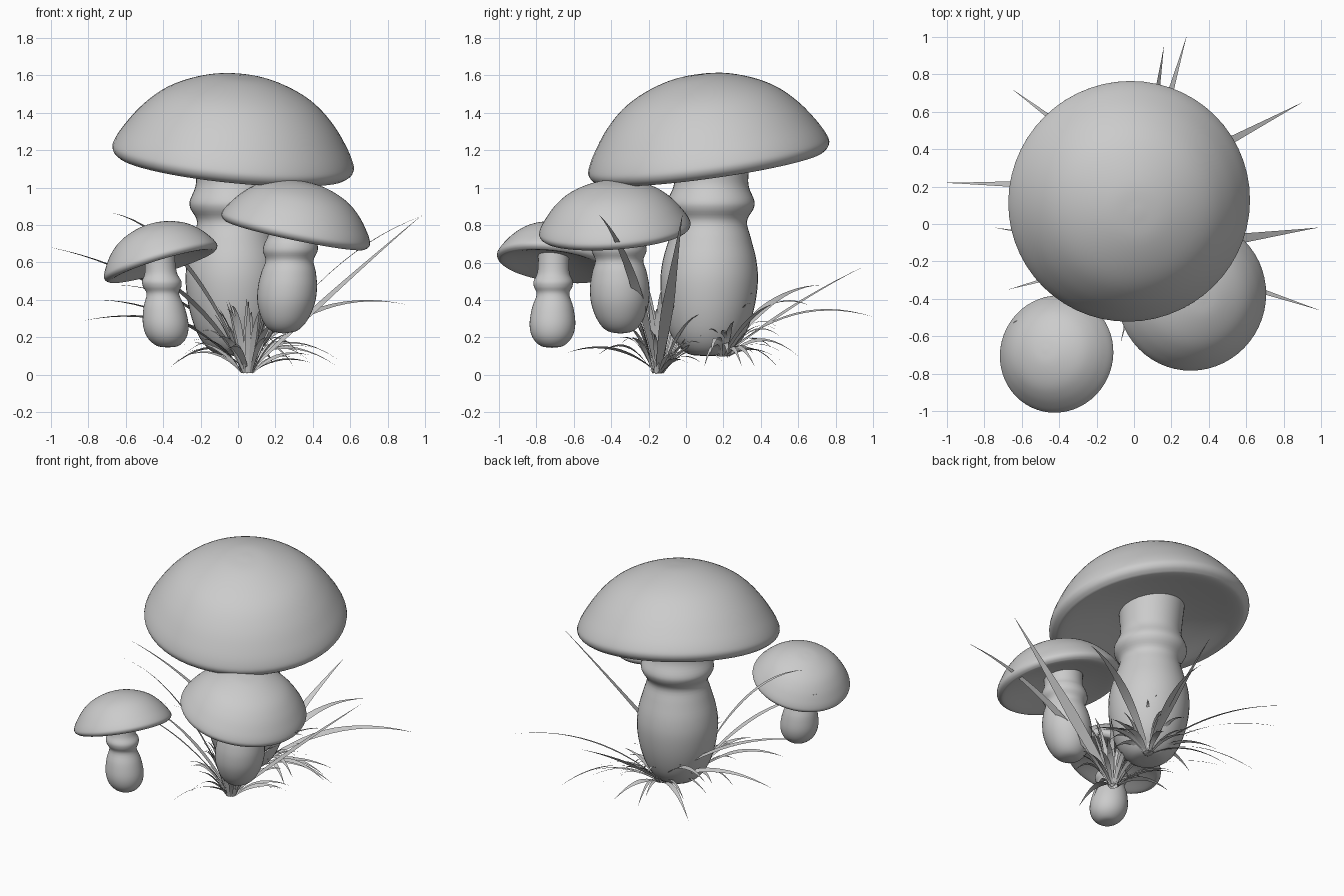
import bpy, math, random
from mathutils import Vector

if "Cube" in bpy.data.objects:
    bpy.data.objects.remove(bpy.data.objects["Cube"])

random.seed(7)
grey = bpy.data.materials.new("plain_grey")
grey.diffuse_color = (0.6, 0.6, 0.6, 1)
grey.use_nodes = True
grey.node_tree.nodes["Principled BSDF"].inputs["Base Color"].default_value = grey.diffuse_color


def make(name, verts, faces):
    me = bpy.data.meshes.new(name)
    me.from_pydata(verts, [], faces)
    me.materials.append(grey)
    me.polygons.foreach_set("use_smooth", [True] * len(me.polygons))
    ob = bpy.data.objects.new(name, me)
    bpy.context.collection.objects.link(ob)
    return ob


def smooth(pts, n=4):
    """Catmull-Rom refinement of a profile."""
    p = [Vector(q) for q in pts]
    p = [2 * p[0] - p[1]] + p + [2 * p[-1] - p[-2]]
    out = []
    for i in range(1, len(p) - 2):
        a, b, c, d = p[i - 1:i + 3]
        for k in range(n):
            t = k / n
            out.append(0.5 * (2 * b + (c - a) * t + (2 * a - 5 * b + 4 * c - d) * t * t
                              + (3 * b - a - 3 * c + d) * t ** 3))
    return out + [p[-2]]


def lathe(name, profile, place, seg=56):
    """Spin a profile that runs outward from the axis; place maps local to world."""
    pts = smooth(profile)
    verts, faces = [place(Vector((0, 0, pts[0].y)))], []
    for q in pts[1:]:
        for s in range(seg):
            a = 2 * math.pi * s / seg
            r = max(q.x, 0.001)
            verts.append(place(Vector((r * math.cos(a), r * math.sin(a), q.y))))
    for s in range(seg):
        faces.append((0, 1 + s, 1 + (s + 1) % seg))
    for k in range(len(pts) - 2):
        for s in range(seg):
            i, j = 1 + k * seg, (s + 1) % seg
            faces.append((i + s, i + seg + s, i + seg + j, i + j))
    return make(name, verts, faces)


# unit cap profile: dome (scaled by height) then lip and hollow underside
DOME = [(0, 1), (.23, .97), (.46, .86), (.65, .70), (.81, .47), (.93, .22), (.99, .05)]
LIP = [(1, -.03), (.965, -.08), (.89, -.095), (.62, -.02), (.31, .05), (0, .07)]


def cap(name, centre, r, h, sx, sy):
    """Domed cap tilted so its rim plane has slopes sx and sy."""
    rot = Vector((0, 0, 1)).rotation_difference(Vector((-sx, -sy, 1)))
    prof = [(x * r, z * h) for x, z in DOME] + [(x * r, z * r) for x, z in LIP]
    lathe(name, prof, lambda v: rot @ v + Vector(centre))


def stem(name, profile, low, high):
    """Bulbous stem whose axis leans from low to high (x, y)."""
    z0, z1 = profile[0][1], profile[-1][1]

    def place(v):
        t = (v.z - z0) / (z1 - z0)
        return Vector((v.x + low[0] + (high[0] - low[0]) * t,
                       v.y + low[1] + (high[1] - low[1]) * t, v.z))
    lathe(name, profile, place, 40)


# large mushroom
cap("large_cap", (-.025, .12, 1.17), .648, .437, -.10, .14)
stem("large_stem", [(0, .10), (.11, .115), (.19, .2), (.24, .34), (.26, .49), (.25, .61),
                    (.218, .73), (.195, .82), (.228, .885), (.232, .93), (.2, 1.01),
                    (.2, 1.1), (.215, 1.28)], (-.015, .115), (-.03, .14))

# medium mushroom
cap("medium_cap", (.31, -.38, .785), .405, .252, -.21, .075)
stem("medium_stem", [(0, .22), (.07, .235), (.12, .29), (.153, .38), (.158, .47), (.145, .55),
                     (.128, .61), (.146, .66), (.142, .7), (.125, .75), (.13, .86)],
     (.245, -.35), (.295, -.36))

# small mushroom
cap("small_cap", (-.415, -.695, .61), .315, .202, .30, -.13)
stem("small_stem", [(0, .145), (.06, .155), (.105, .2), (.122, .27), (.11, .36), (.087, .43),
                    (.102, .47), (.105, .5), (.087, .54), (.082, .6), (.085, .68)],
     (-.375, -.715), (-.425, -.705))


# grass
def blade(base, tip, width, lift, twist, verts, faces, n=9):
    """Tapered strip along an arched curve from base to tip."""
    a, c = Vector(base), Vector(tip)
    b = a.lerp(c, .45)
    b.z += lift
    flat = Vector((c.x - a.x, c.y - a.y, 0)).normalized()
    side = Vector((-flat.y, flat.x, 0)) * math.cos(twist) + Vector((0, 0, 1)) * math.sin(twist)
    start = len(verts)
    for i in range(n + 1):
        t = i / n
        p = a * (1 - t) ** 2 + b * 2 * t * (1 - t) + c * t * t
        w = width * .5 * (.35 + .65 * math.sin(min(t / .45, 1) * math.pi / 2))
        w *= 1 if t < .45 else max((1 - t) / .55, .02)
        verts += [p - side * w, p + side * w]
        if i:
            k = start + 2 * i
            faces.append((k - 2, k - 1, k + 1, k))


FRONT, BACK = (.05, -.15, .01), (.05, .2, .1)
LONG = [  # base, tip, width, lift
    (FRONT, (.98, -.02, .85), .075, .03), (FRONT, (.99, -.46, .85), .05, .28),
    (FRONT, (-.67, -.35, .865), .045, .38), (FRONT, (-.65, -.53, .62), .045, .25),
    (FRONT, (-.07, -.63, .12), .04, .15), (FRONT, (-.74, -.02, .4), .045, .2),
    (BACK, (-1, .22, .68), .055, .2), (BACK, (-.82, .22, .29), .04, .2),
    (BACK, (-.65, .72, .48), .05, .2), (BACK, (.16, .95, .58), .05, .06),
    (BACK, (.28, 1.0, .31), .05, .25), (BACK, (.9, .65, .375), .055, .25)]

verts, faces = [], []
for base, tip, w, lift in LONG:
    blade(base, tip, w, lift, random.uniform(.3, .6), verts, faces, 14)
make("long_grass", verts, faces)

for name, base, count, reach in (("front_tuft", FRONT, 44, .45), ("back_tuft", BACK, 38, .45)):
    verts, faces = [], []
    for i in range(count):
        ang = i * 2.39996 + random.uniform(-.3, .3)
        steep = random.random()
        d = reach * (1.1 - .7 * steep) * random.uniform(.7, 1.1)
        if math.sin(ang) < 0:  # shorter towards the front
            d *= .75
        root = (base[0] + .03 * math.cos(ang), base[1] + .03 * math.sin(ang), base[2])
        tip = (base[0] + d * math.cos(ang), base[1] + d * math.sin(ang),
               max(.03, .04 + .48 * steep * random.uniform(.7, 1.1)))
        blade(root, tip, random.uniform(.025, .042), random.uniform(.08, .2),
              random.uniform(-.4, .6), verts, faces)
    make(name, verts, faces)
